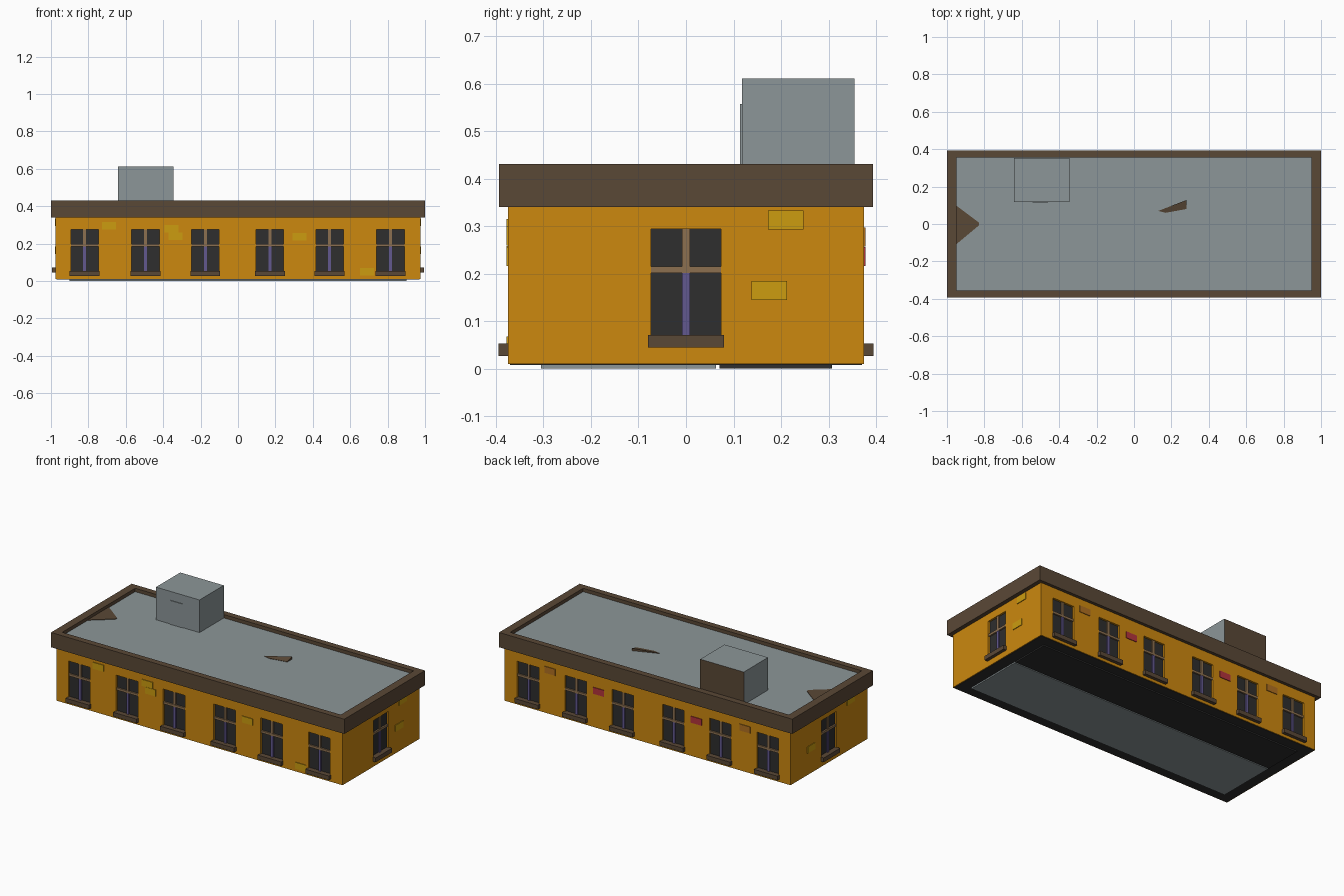
import bpy, bmesh

if "Cube" in bpy.data.objects:
    bpy.data.objects.remove(bpy.data.objects["Cube"])


def mat(name, hexcol):
    lin = []
    for i in (0, 2, 4):
        c = int(hexcol[i:i + 2], 16) / 255
        lin.append(c / 12.92 if c <= 0.04045 else ((c + 0.055) / 1.055) ** 2.4)
    m = bpy.data.materials.new(name)
    m.diffuse_color = (*lin, 1)
    m.use_nodes = True
    m.node_tree.nodes["Principled BSDF"].inputs["Base Color"].default_value = m.diffuse_color
    return m


ORANGE = mat("orange_plaster", "CC880F")
BROWN = mat("dark_brown_trim", "5A4836")
TAN = mat("tan_wood", "8C7050")
DARK = mat("dark_glass", "2E2E2E")
GREY = mat("grey_concrete", "8C9698")
YELLOW = mat("yellow_brick", "CC9C10")
PURPLE = mat("purple_bar", "62588F")
RED = mat("red_brick", "B4343C")
RUST = mat("rust_brick", "B07020")


def finish(name, bm, mats):
    bmesh.ops.recalc_face_normals(bm, faces=bm.faces)
    me = bpy.data.meshes.new(name)
    bm.to_mesh(me)
    bm.free()
    for m in mats:
        me.materials.append(m)
    ob = bpy.data.objects.new(name, me)
    bpy.context.collection.objects.link(ob)
    return ob


def add_box(bm, x0, x1, y0, y1, z0, z1):
    v = [bm.verts.new((x, y, z)) for z in (z0, z1)
         for x, y in ((x0, y0), (x1, y0), (x1, y1), (x0, y1))]
    for f in ((3, 2, 1, 0), (4, 5, 6, 7), (0, 1, 5, 4), (1, 2, 6, 5), (2, 3, 7, 6), (3, 0, 4, 7)):
        bm.faces.new([v[i] for i in f])


def boxes(name, m, items):
    bm = bmesh.new()
    for b in items:
        add_box(bm, *b)
    return finish(name, bm, [m])


HX, HY = 0.975, 0.374


def on_wall(side, u0, u1, d0, d1, z0, z1):
    """Box on a wall: u runs along the wall, d is distance outward from its face."""
    if side in ("front", "back"):
        s = -1 if side == "front" else 1
        a, b = sorted((s * (HY + d0), s * (HY + d1)))
        return (u0, u1, a, b, z0, z1)
    s = -1 if side == "left" else 1
    a, b = sorted((s * (HX + d0), s * (HX + d1)))
    return (a, b, u0, u1, z0, z1)


# Windows: (wall, centre along wall, height offset)
xs = (-0.82, -0.495, -0.175, 0.17, 0.49, 0.815)
wins = [("front", x, 0) for x in xs] + [("back", x, 0) for x in xs]
wins += [("left", 0, 0.018), ("right", 0, 0.018)]
W, DEEP = 0.074, -0.016

# Walls with window recesses cut in
body = boxes("walls", ORANGE, [(-HX, HX, -HY, HY, 0.01, 0.36)])
cutter = boxes("window_cutter", ORANGE,
               [on_wall(s, c - W, c + W, DEEP, 0.05, 0.05 + o, 0.276 + o) for s, c, o in wins])
cutter.hide_render = True
mod = body.modifiers.new("cut", 'BOOLEAN')
mod.object = cutter
mod.operation = 'DIFFERENCE'
mod.solver = 'EXACT'
dg = bpy.context.evaluated_depsgraph_get()
new_mesh = bpy.data.meshes.new_from_object(body.evaluated_get(dg))
body.modifiers.clear()
body.data = new_mesh
bpy.data.objects.remove(cutter)

# Glass, frames and sills
boxes("window_glass", DARK, [on_wall(s, c - W, c + W, DEEP, DEEP + 0.004, 0.05 + o, 0.276 + o)
                             for s, c, o in wins])
tan, purple, sills = [], [], []
for s, c, o in wins:
    tan.append(on_wall(s, c - W, c + W, DEEP, -0.003, 0.183 + o, 0.197 + o))
    tan.append(on_wall(s, c - 0.008, c + 0.008, DEEP, -0.004, 0.197 + o, 0.276 + o))
    purple.append(on_wall(s, c - 0.008, c + 0.008, DEEP, -0.004, 0.05 + o, 0.183 + o))
    sills.append(on_wall(s, c - 0.08, c + 0.08, DEEP, 0.02, 0.027 + o, 0.053 + o))
boxes("window_crossbars", TAN, tan)
boxes("window_lower_bars", PURPLE, purple)
boxes("window_sills", BROWN, sills)


# Exposed bricks
def bricks(name, m, spots):
    boxes(name, m, [on_wall(s, u - 0.037, u + 0.037, -0.003, 0.004, z - 0.02, z + 0.02)
                    for s, u, z in spots])


bricks("yellow_bricks", YELLOW, [
    ("front", -0.69, 0.295), ("front", -0.355, 0.279), ("front", -0.334, 0.238),
    ("front", 0.328, 0.236), ("front", 0.69, 0.048),
    ("right", 0.21, 0.313), ("right", 0.175, 0.165),
    ("left", -0.21, 0.313), ("left", 0.175, 0.165)])
bricks("red_bricks", RED, [("back", 0.333, 0.236), ("back", -0.333, 0.236)])
bricks("rust_bricks", RUST, [("back", 0.665, 0.277), ("back", -0.665, 0.277)])

# Parapet ring with the sunken roof deck
bm = bmesh.new()
loops = []
for x, y, z in ((0.94, 0.34, 0.34), (1.0, 0.393, 0.34), (1.0, 0.393, 0.431),
                (0.95, 0.355, 0.431), (0.95, 0.355, 0.41)):
    loops.append([bm.verts.new((a * x, b * y, z)) for a, b in ((-1, -1), (1, -1), (1, 1), (-1, 1))])
for lo, hi in zip(loops, loops[1:]):
    for i in range(4):
        j = (i + 1) % 4
        bm.faces.new((lo[i], lo[j], hi[j], hi[i]))
bm.faces.new(loops[0][::-1])
bm.faces.new(loops[-1]).material_index = 1
finish("parapet_and_roof", bm, [BROWN, GREY])

# Rooftop hut with a brown back
hut = boxes("roof_hut", GREY, [(-0.642, -0.345, 0.118, 0.354, 0.405, 0.611)])
hut.data.materials.append(BROWN)
for p in hut.data.polygons:
    if p.normal.y > 0.9:
        p.material_index = 1
boxes("hut_door", GREY, [(-0.542, -0.46, 0.114, 0.12, 0.41, 0.557)])


# Broken pieces on the roof: flat outline, height given per corner
def shard(name, pts):
    bm = bmesh.new()
    top = [bm.verts.new(p) for p in pts]
    low = [bm.verts.new((x, y, 0.408)) for x, y, z in pts]
    bm.faces.new(top)
    bm.faces.new(low[::-1])
    n = len(pts)
    for i in range(n):
        j = (i + 1) % n
        bm.faces.new((low[i], low[j], top[j], top[i]))
    finish(name, bm, [BROWN])


shard("edge_shard", [(-0.952, -0.11, 0.413), (-0.83, -0.008, 0.413),
                     (-0.83, 0.008, 0.413), (-0.952, 0.1, 0.413)])
shard("roof_shard", [(0.13, 0.07, 0.412), (0.17, 0.06, 0.412),
                     (0.28, 0.08, 0.412), (0.28, 0.128, 0.425)])

# Underside: dark base and the floor strips below it
boxes("base_plate", DARK, [(-0.97, 0.97, -0.37, 0.37, 0.008, 0.012)])
boxes("floor_strip_grey", GREY, [(-0.9, 0.9, -0.305, 0.063, 0.0, 0.009)])
boxes("floor_strip_dark", DARK, [(-0.9, 0.9, 0.07, 0.307, 0.0, 0.009)])
